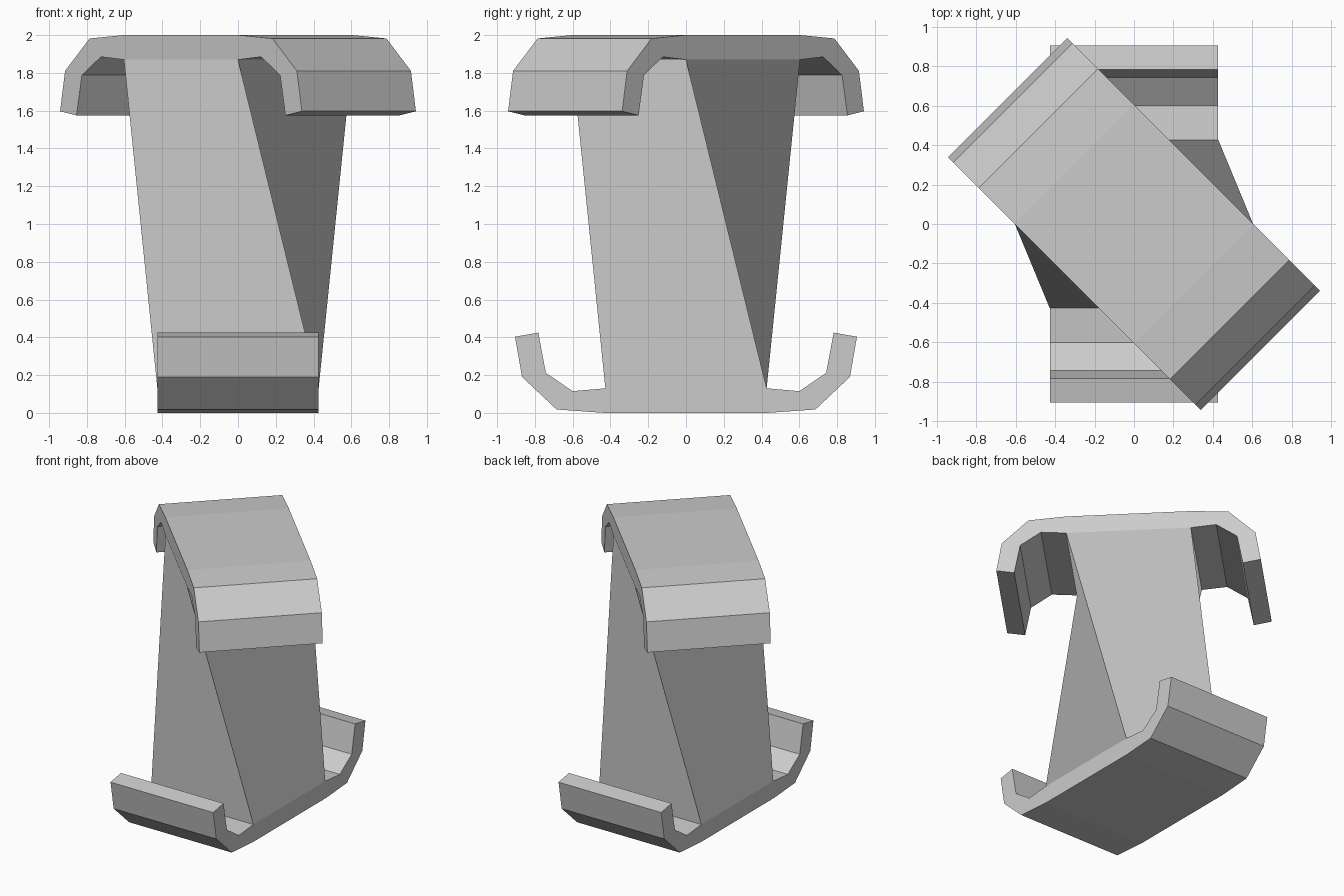
import bpy, bmesh
from math import radians
from mathutils import Matrix, Vector

if "Cube" in bpy.data.objects:
    bpy.data.objects.remove(bpy.data.objects["Cube"])

HALF = 0.427      # half width of the cradles and the post
FLOOR = 0.13      # thickness of the cradle floor
HEIGHT = 2.0

# Half of the cradle cross-section (y, z): outside going up, then inside going down
HALF_PROFILE = [(0.43, 0.0), (0.685, 0.018), (0.868, 0.19), (0.905, 0.403),
                (0.782, 0.425), (0.742, 0.212), (0.60, 0.115), (HALF, FLOOR)]


def finish(bm, name):
    mesh = bpy.data.meshes.new(name)
    bm.to_mesh(mesh)
    bm.free()
    obj = bpy.data.objects.new(name, mesh)
    bpy.context.collection.objects.link(obj)
    return obj


def cradle(name, matrix):
    """Extruded hook profile; the floor covered by the post is left open."""
    profile = HALF_PROFILE + [(-y, z) for y, z in reversed(HALF_PROFILE)]
    n = len(profile)
    bm = bmesh.new()
    right = [bm.verts.new((HALF, y, z)) for y, z in profile]
    left = [bm.verts.new((-HALF, y, z)) for y, z in profile]
    bm.faces.new(right)
    bm.faces.new(left[::-1])
    covered = len(HALF_PROFILE) - 1
    for i in range(n):
        if i != covered:
            j = (i + 1) % n
            bm.faces.new((right[j], right[i], left[i], left[j]))
    bm.transform(matrix)
    return finish(bm, name)


# Lower cradle, and the same shape upside down and turned 45 degrees on top
cradle("lower_cradle", Matrix.Identity(4))
cradle("upper_cradle", Matrix.Translation((0, 0, HEIGHT))
       @ Matrix.Rotation(radians(45), 4, 'Z')
       @ Matrix.Rotation(radians(180), 4, 'Y'))

# Twisted post: square section turned by 45 degrees between the cradles
bm = bmesh.new()
corners = [Vector((x * HALF, y * HALF, FLOOR))
           for x, y in ((-1, -1), (1, -1), (1, 1), (-1, 1))]
twist = (Matrix.Translation((0, 0, HEIGHT - 2 * FLOOR))
         @ Matrix.Rotation(radians(-45), 4, 'Z'))
low = [bm.verts.new(c) for c in corners]
top = [bm.verts.new(twist @ c) for c in corners]
for i in range(4):
    j = (i + 1) % 4
    bm.faces.new((top[i], low[i], low[j], top[j]))
finish(bm, "twisted_post")
